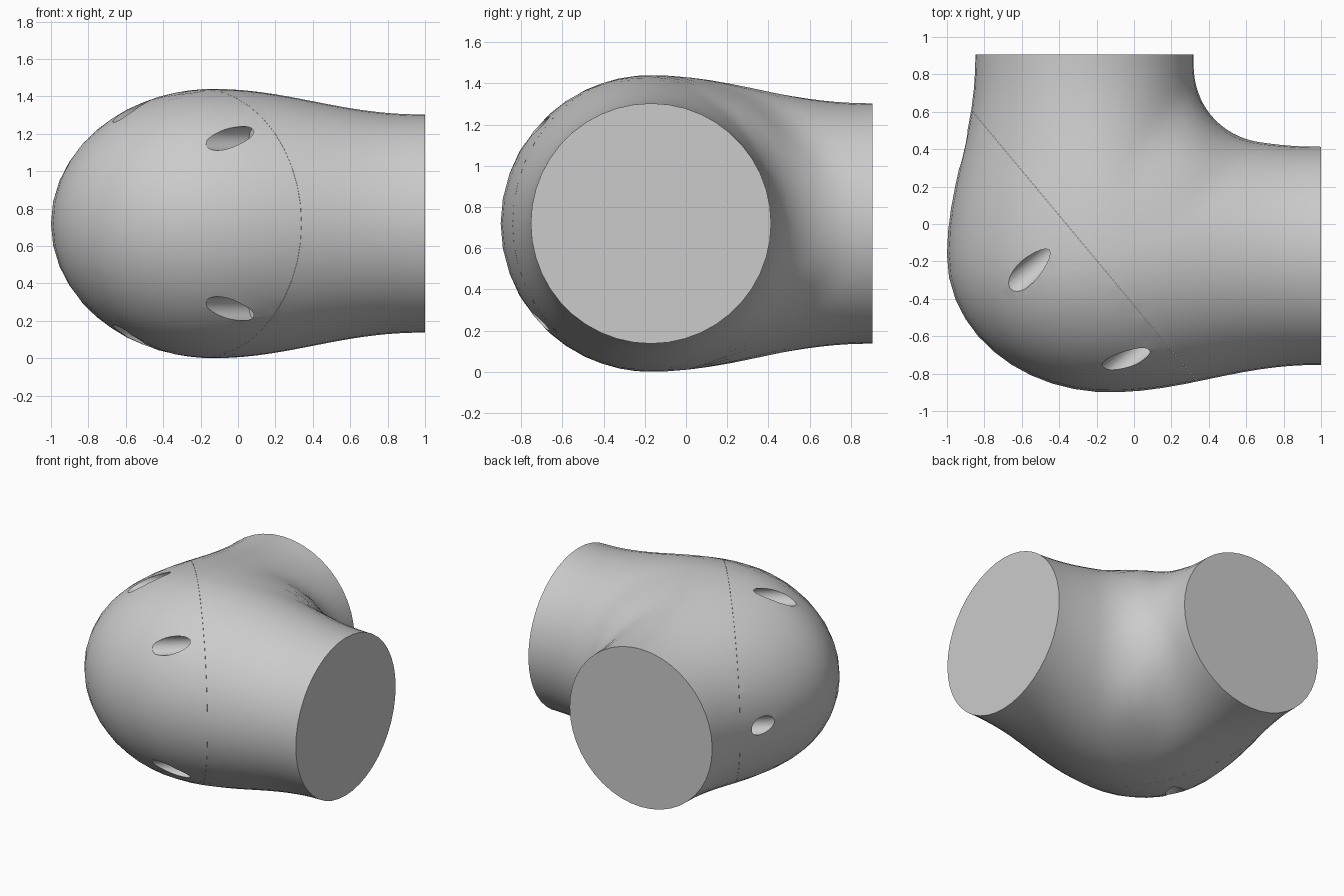
import bpy, bmesh
from math import sin, cos, pi, sqrt
from mathutils import Vector, Matrix

if "Cube" in bpy.data.objects:
    bpy.data.objects.remove(bpy.data.objects["Cube"])

CENTRE = Vector((-0.13, -0.17, 0.72))    # middle of the rounded corner
PIVOT = Vector((1.0, 0.905, 0.72))       # corner where both end planes meet
END_X = -0.265                           # pipe axis at the rear opening
PIPE = 0.583                             # radius of both openings
RINGS, SIDES = 33, 44

grey = bpy.data.materials.new("plain_grey")
grey.use_nodes = True
grey.diffuse_color = (0.6, 0.6, 0.6, 1)
grey.node_tree.nodes["Principled BSDF"].inputs["Base Color"].default_value = (0.6, 0.6, 0.6, 1)


def swell(along, length):
    """One at the corner, easing to zero at the open end."""
    return cos(min(max(along / length, 0), 1) * pi / 2) ** 2.2


def arm(along, across, up, back, width, height):
    """Distance to an oval arm with a rounded back end."""
    return (sqrt((min(along, 0) / back) ** 2 + (across / width) ** 2 + (up / height) ** 2) - 1) * height


def elbow(p):
    """Both arms joined, with a fillet in the inner corner only."""
    d = p - CENTRE
    f = swell(d.x, PIVOT.x - CENTRE.x)
    a = arm(d.x, d.y, d.z, 0.87, PIPE + 0.147 * f, PIPE + 0.137 * f)
    f = swell(d.y, PIVOT.y - CENTRE.y)
    across = d.x - (END_X - CENTRE.x) * (1 - f)
    width = PIPE + (0.287 if across < 0 else 0.005) * f
    b = arm(d.y, across, d.z, 0.73, width, PIPE + 0.137 * f)
    k = 0.33 * min(1, max(0, d.x) / 0.45) * min(1, max(0, d.y) / 0.5) + 1e-4
    h = max(k - abs(a - b), 0) / k
    return min(a, b) - h * h * k / 4


def surface_point(start, direction):
    lo, hi = 0.0, 1.6
    for _ in range(22):
        mid = (lo + hi) / 2
        if elbow(start + direction * mid) < 0:
            lo = mid
        else:
            hi = mid
    return start + direction * lo


def elbow_mesh():
    """Loft rings that fan round the pivot from one end to the other."""
    bm = bmesh.new()
    rings = []
    for i in range(RINGS):
        angle = pi / 2 * i / (RINGS - 1)
        out = Vector((-sin(angle), -cos(angle), 0))
        reach = min((PIVOT.y - CENTRE.y) / max(cos(angle), 1e-6),
                    (PIVOT.x - END_X) / max(sin(angle), 1e-6))
        start = PIVOT + out * reach
        ring = []
        for j in range(SIDES):
            s = 2 * pi * j / SIDES
            ring.append(bm.verts.new(surface_point(start, out * sin(s) + Vector((0, 0, cos(s))))))
        rings.append(ring)
    for r, q in zip(rings, rings[1:]):
        for j in range(SIDES):
            n = (j + 1) % SIDES
            bm.faces.new((r[j], r[n], q[n], q[j]))
    bm.faces.new(rings[0])
    bm.faces.new(rings[-1])
    bmesh.ops.recalc_face_normals(bm, faces=bm.faces)
    return bm


# Slanted seam plane between the pipe body and the outer cap
SEAM = Vector((-0.27, -0.11, 0.72))
NORMAL = Vector((0.768, 0.64, 0)).normalized()


def half(name, side):
    bm = elbow_mesh()
    cut = bmesh.ops.bisect_plane(bm, geom=bm.verts[:] + bm.edges[:] + bm.faces[:], dist=1e-5,
                                 plane_co=SEAM + NORMAL * side * 0.0005, plane_no=NORMAL * side,
                                 clear_inner=True)
    rim = [e for e in cut["geom_cut"] if isinstance(e, bmesh.types.BMEdge)]
    bmesh.ops.edgeloop_fill(bm, edges=rim)
    bmesh.ops.recalc_face_normals(bm, faces=bm.faces)
    return finish(name, bm)


def finish(name, bm):
    mesh = bpy.data.meshes.new(name)
    bm.to_mesh(mesh)
    bm.free()
    mesh.materials.append(grey)
    obj = bpy.data.objects.new(name, mesh)
    bpy.context.collection.objects.link(obj)
    return obj


def select(obj):
    bpy.ops.object.select_all(action='DESELECT')
    obj.select_set(True)
    bpy.context.view_layer.objects.active = obj


pipe_body = half("pipe_body", 1)
outer_cap = half("outer_cap", -1)

# Five screw holes drilled square to the seam
holes = [(-0.55, -0.24, 0.605), (-0.55, -0.24, -0.605),
         (-0.03, -0.71, 0.455), (-0.03, -0.71, -0.455), (-0.9, 0.41, 0)]
bm = bmesh.new()
turn = NORMAL.to_track_quat('Z', 'Y').to_matrix().to_4x4()
for x, y, z in holes:
    p = Vector((x, y, CENTRE.z + z))
    bottom = p - NORMAL * ((p - SEAM).dot(NORMAL) + 0.03)
    bmesh.ops.create_cone(bm, cap_ends=True, segments=24, radius1=0.064, radius2=0.064, depth=1.0,
                          matrix=Matrix.Translation(bottom - NORMAL * 0.5) @ turn)
drill = finish("drill_cutter", bm)
drill.hide_render = True

select(outer_cap)
mod = outer_cap.modifiers.new("screw_holes", 'BOOLEAN')
mod.operation = 'DIFFERENCE'
mod.solver = 'EXACT'
mod.object = drill
bpy.ops.object.modifier_apply(modifier=mod.name)
bpy.data.objects.remove(drill)

for part in (pipe_body, outer_cap):
    select(part)
    bpy.ops.object.shade_smooth_by_angle(angle=0.6)
